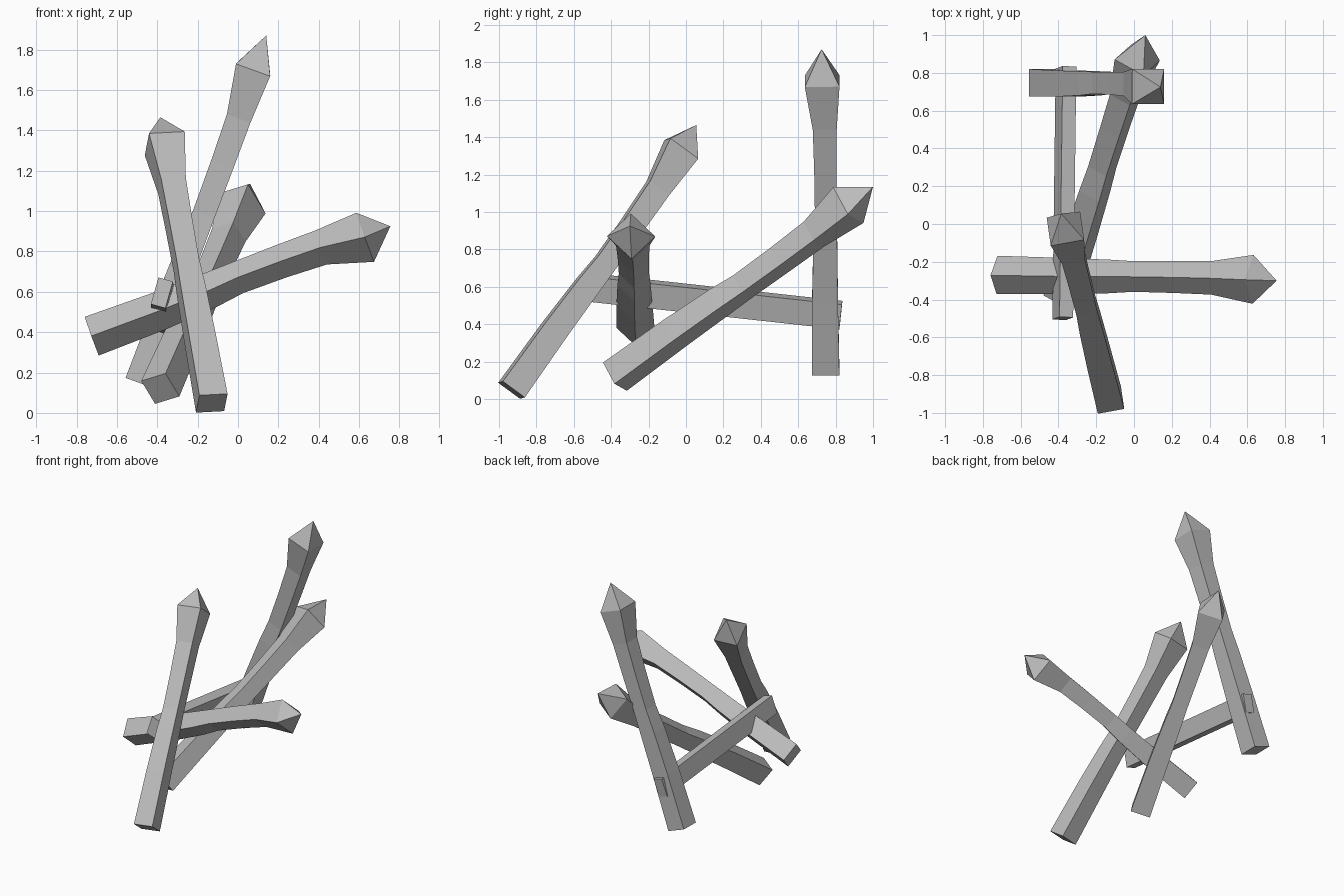
import bpy
import bmesh
from mathutils import Vector

cube = bpy.data.objects.get("Cube")
if cube:
    bpy.data.objects.remove(cube, do_unlink=True)

# Single weathered grey for everything
grey = bpy.data.materials.new("weathered_grey")
grey.use_nodes = True
color = (0.5, 0.5, 0.5, 1)
grey.diffuse_color = color
grey.node_tree.nodes["Principled BSDF"].inputs["Base Color"].default_value = color

# Stake profile: position along shaft, side length, share of the bow
PROFILE = [(0, .142, 0), (.25, .134, .1), (.44, .124, .5), (.54, .113, .9),
           (.70, .117, 1), (.845, .124, .9), (1, .18, 0)]


def loft(name, rings, tip=None):
    """Skin four-cornered rings into a closed bar, with an optional point."""
    bm = bmesh.new()
    loops = [[bm.verts.new(p) for p in ring] for ring in rings]
    for a, b in zip(loops, loops[1:]):
        for i in range(4):
            j = (i + 1) % 4
            bm.faces.new((a[i], a[j], b[j], b[i]))
    bm.faces.new(loops[0])
    if tip is None:
        bm.faces.new(loops[-1])
    else:
        point = bm.verts.new(tip)
        for i in range(4):
            bm.faces.new((loops[-1][i], loops[-1][(i + 1) % 4], point))
    bmesh.ops.recalc_face_normals(bm, faces=bm.faces)
    mesh = bpy.data.meshes.new(name)
    bm.to_mesh(mesh)
    bm.free()
    mesh.materials.append(grey)
    obj = bpy.data.objects.new(name, mesh)
    bpy.context.collection.objects.link(obj)


def square(center, u, v, width, height):
    return [center + u * (sx * width / 2) + v * (sy * height / 2)
            for sx, sy in ((-1, -1), (1, -1), (1, 1), (-1, 1))]


def frame(start, end, side):
    """Axis plus two perpendicular side directions."""
    d = (end - start).normalized()
    u = Vector(side)
    u = (u - d * u.dot(d)).normalized()
    return d, u, d.cross(u)


def stake(name, base, head, tip, side, bow):
    base, head, bow = Vector(base), Vector(head), Vector(bow)
    d, u, v = frame(base, head, side)
    rings = [square(base.lerp(head, t) + bow * k, u, v, s, s * 1.03)
             for t, s, k in PROFILE]
    loft(name, rings, Vector(tip))


# Four pointed stakes
stake("front_stake", (-.13, -.933, .048), (-.363, -.025, 1.335),
      (-.385, .055, 1.465), (.98, .17, .04), (0, .016, -.012))
stake("tall_stake", (-.49, .747, .15), (.075, .728, 1.70),
      (.14, .725, 1.87), (.94, 0, -.34), (.018, .012, 0))
stake("back_leaning_stake", (-.385, -.38, .12), (.017, .868, 1.037),
      (.06, 1.0, 1.135), (.12, -.06, .04), (0, .01, -.015))
stake("low_stake", (-.725, -.27, .38), (.63, -.293, .87),
      (.755, -.30, .925), (-.34, 1, .94), (-.01, .005, .028))

# Flat crossbar tying the stakes together
start, end = Vector((-.377, -.5, .595)), Vector((-.36, .828, .449))
d, u, v = frame(start, end, (.07, 0, -.02))
loft("crossbar", [square(c, u, v, .075, .138) for c in (start, end)])
